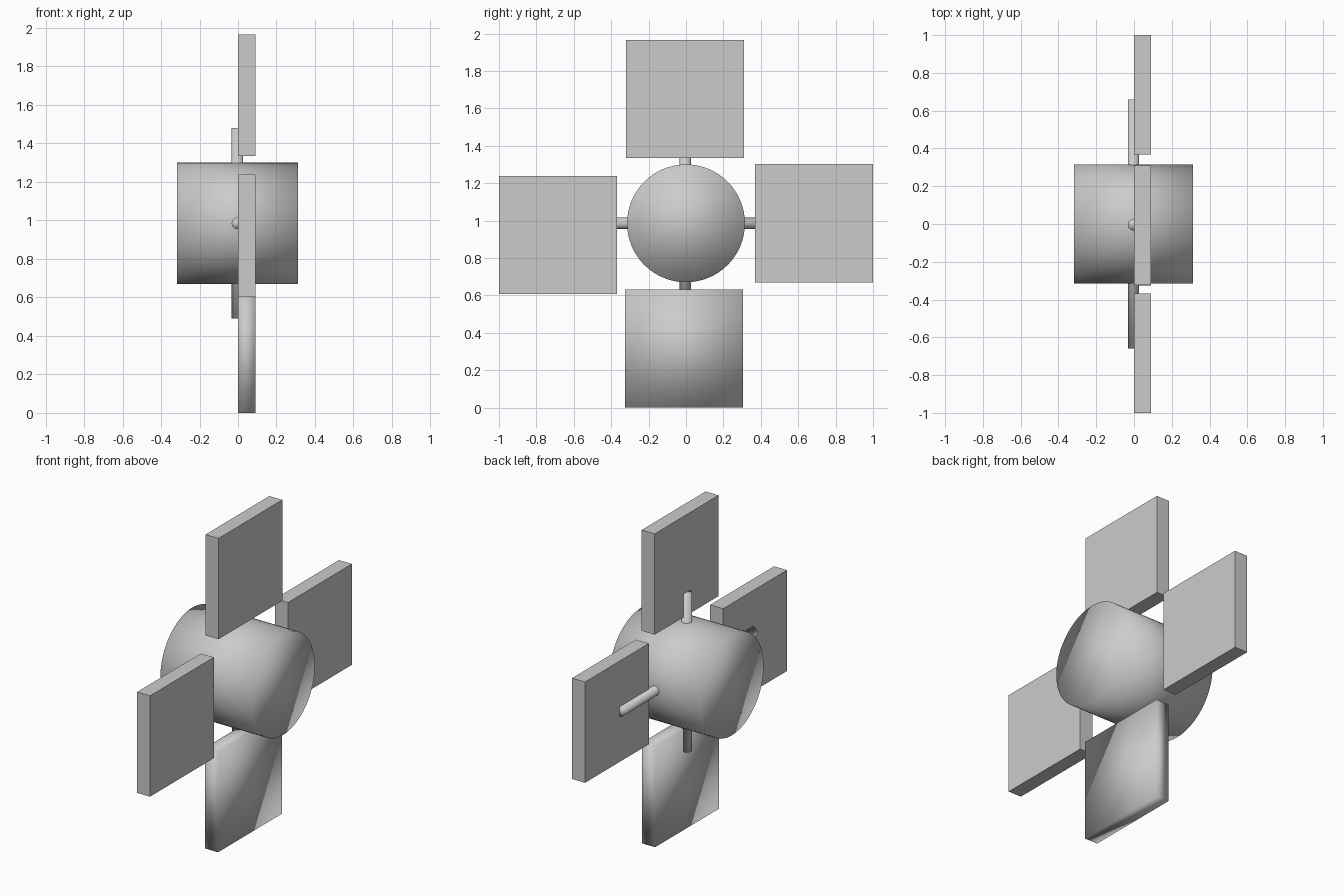
import bpy
from math import pi

cube = bpy.data.objects.get("Cube")
if cube:
    bpy.data.objects.remove(cube, do_unlink=True)

grey = bpy.data.materials.new("light_grey")
grey.use_nodes = True
colour = (0.6, 0.6, 0.6, 1)
grey.diffuse_color = colour
grey.node_tree.nodes["Principled BSDF"].inputs["Base Color"].default_value = colour

CENTRE_Z = 0.985


def finish(name, smooth):
    obj = bpy.context.object
    obj.name = name
    obj.data.materials.append(grey)
    if smooth:
        bpy.ops.object.shade_smooth()
    return obj


def cylinder(name, radius, length, location, rotation, sides):
    bpy.ops.mesh.primitive_cylinder_add(vertices=sides, radius=radius, depth=length,
                                        location=location, rotation=rotation)
    return finish(name, True)


def paddle(name, y, z, smooth=False):
    bpy.ops.mesh.primitive_cube_add(size=1, location=(0.045, y, z))
    obj = bpy.context.object
    obj.scale = (0.09, 0.632, 0.632)
    bpy.ops.object.transform_apply(location=False, rotation=False, scale=True)
    return finish(name, smooth)


# Hub drum lying along x, fully smooth-shaded
cylinder("hub", 0.315, 0.63, (-0.003, 0, CENTRE_Z), (0, pi / 2, 0), 64)

# Two crossed axles through the hub
cylinder("vertical_axle", 0.03, 0.99, (-0.003, -0.004, CENTRE_Z), (0, 0, 0), 32)
cylinder("horizontal_axle", 0.03, 1.32, (-0.003, 0, CENTRE_Z), (pi / 2, 0, 0), 32)

# Four square paddles; the lowest one is smooth-shaded
paddle("top_paddle", -0.006, 1.65)
paddle("front_paddle", -0.684, 0.922)
paddle("back_paddle", 0.684, 0.985)
paddle("bottom_paddle", -0.01, 0.316, smooth=True)
